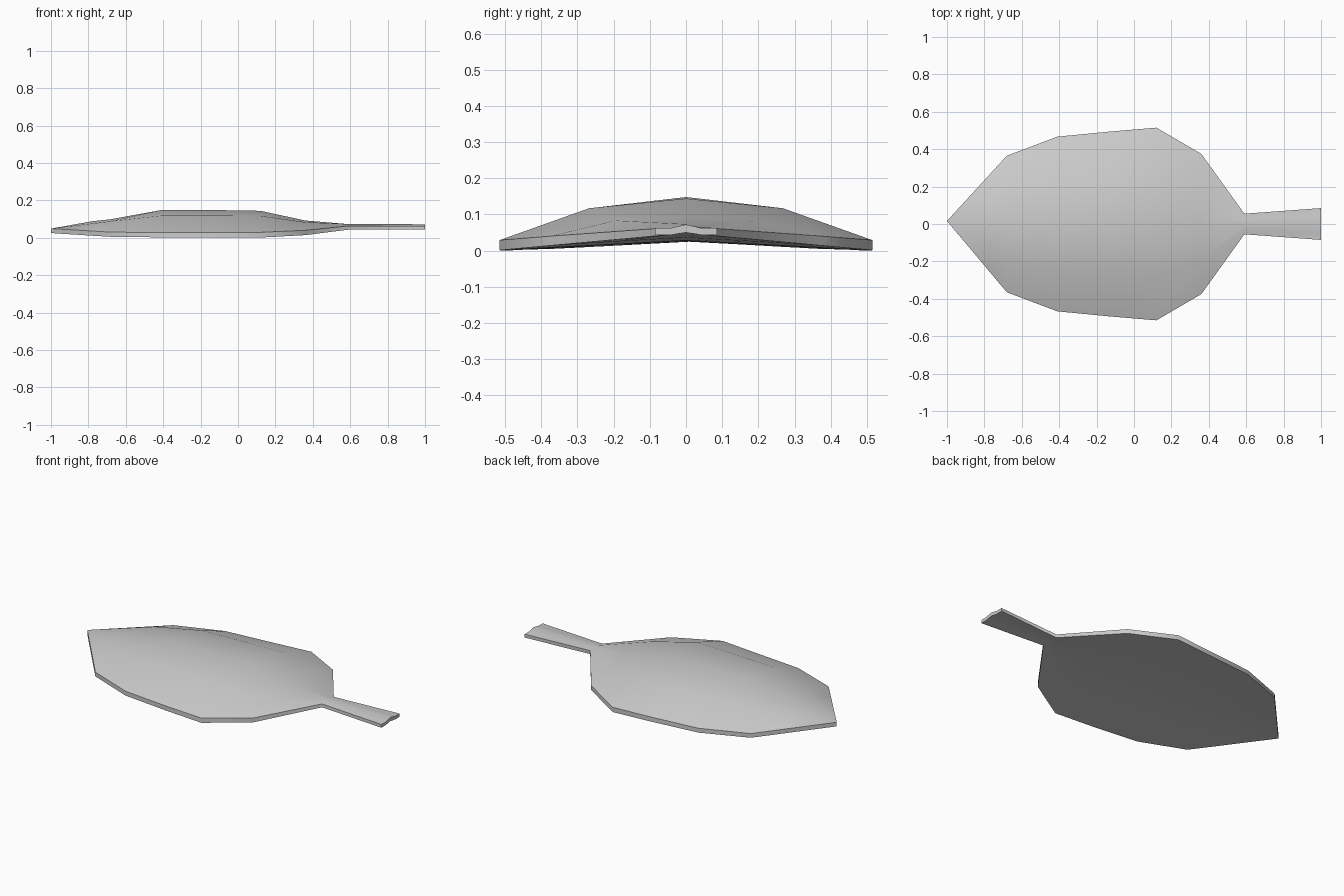
import bpy, bmesh

cube = bpy.data.objects.get("Cube")
if cube:
    bpy.data.objects.remove(cube, do_unlink=True)

grey = bpy.data.materials.new("light_grey")
grey.use_nodes = True
colour = (0.6, 0.6, 0.6, 1)
grey.diffuse_color = colour
grey.node_tree.nodes["Principled BSDF"].inputs["Base Color"].default_value = colour

# Cross-sections along the leaf: x, sideways shift, half width,
# (rim, shoulder, crest) heights on top, (rim, shoulder, keel) heights below
STATIONS = [
    (-1.00, 0.016, 0.000, (0.049, 0.049, 0.049), (0.025, 0.025, 0.025)),
    (-0.78, 0.005, 0.251, (0.036, 0.076, 0.088), (0.011, 0.018, 0.025)),
    (-0.68, 0.000, 0.365, (0.030, 0.088, 0.099), (0.005, 0.015, 0.025)),
    (-0.41, 0.000, 0.467, (0.028, 0.118, 0.148), (0.002, 0.014, 0.026)),
    (-0.12, 0.000, 0.495, (0.027, 0.118, 0.148), (0.000, 0.013, 0.027)),
    (0.12, 0.000, 0.515, (0.029, 0.117, 0.144), (0.001, 0.014, 0.028)),
    (0.36, 0.000, 0.375, (0.040, 0.083, 0.092), (0.014, 0.025, 0.036)),
    (0.59, 0.000, 0.055, (0.063, 0.066, 0.073), (0.043, 0.045, 0.049)),
    (1.00, 0.000, 0.085, (0.062, 0.062, 0.072), (0.043, 0.043, 0.050)),
]
SHOULDER = 0.52

# Domed top over a shallow ridged underside
bm = bmesh.new()


def add_row(x, shift, width, heights):
    rim, shoulder, centre = heights
    profile = zip((-1, -SHOULDER, 0, SHOULDER, 1),
                  (rim, shoulder, centre, shoulder, rim))
    return [bm.verts.new((x, shift + width * f, z)) for f, z in profile]


top_rows = [add_row(x, s, w, top) for x, s, w, top, under in STATIONS]
bottom_rows = [add_row(x, s, w, under) for x, s, w, top, under in STATIONS]

for i in range(len(STATIONS) - 1):
    for rows in (top_rows, bottom_rows):
        a, b = rows[i], rows[i + 1]
        for j in range(4):
            bm.faces.new((a[j], b[j], b[j + 1], a[j + 1]))
    # Outer rim
    for j in (0, 4):
        bm.faces.new((top_rows[i][j], top_rows[i + 1][j],
                      bottom_rows[i + 1][j], bottom_rows[i][j]))

# Stalk end
for j in range(4):
    bm.faces.new((top_rows[-1][j], top_rows[-1][j + 1],
                  bottom_rows[-1][j + 1], bottom_rows[-1][j]))

# Gather the tip into a single point above and below
bmesh.ops.remove_doubles(bm, verts=bm.verts, dist=0.0001)
bmesh.ops.recalc_face_normals(bm, faces=bm.faces)
mesh = bpy.data.meshes.new("leaf")
bm.to_mesh(mesh)
bm.free()
mesh.materials.append(grey)

leaf = bpy.data.objects.new("leaf", mesh)
bpy.context.collection.objects.link(leaf)
bpy.context.view_layer.objects.active = leaf
leaf.select_set(True)
bpy.ops.object.shade_smooth_by_angle(angle=1.08)
